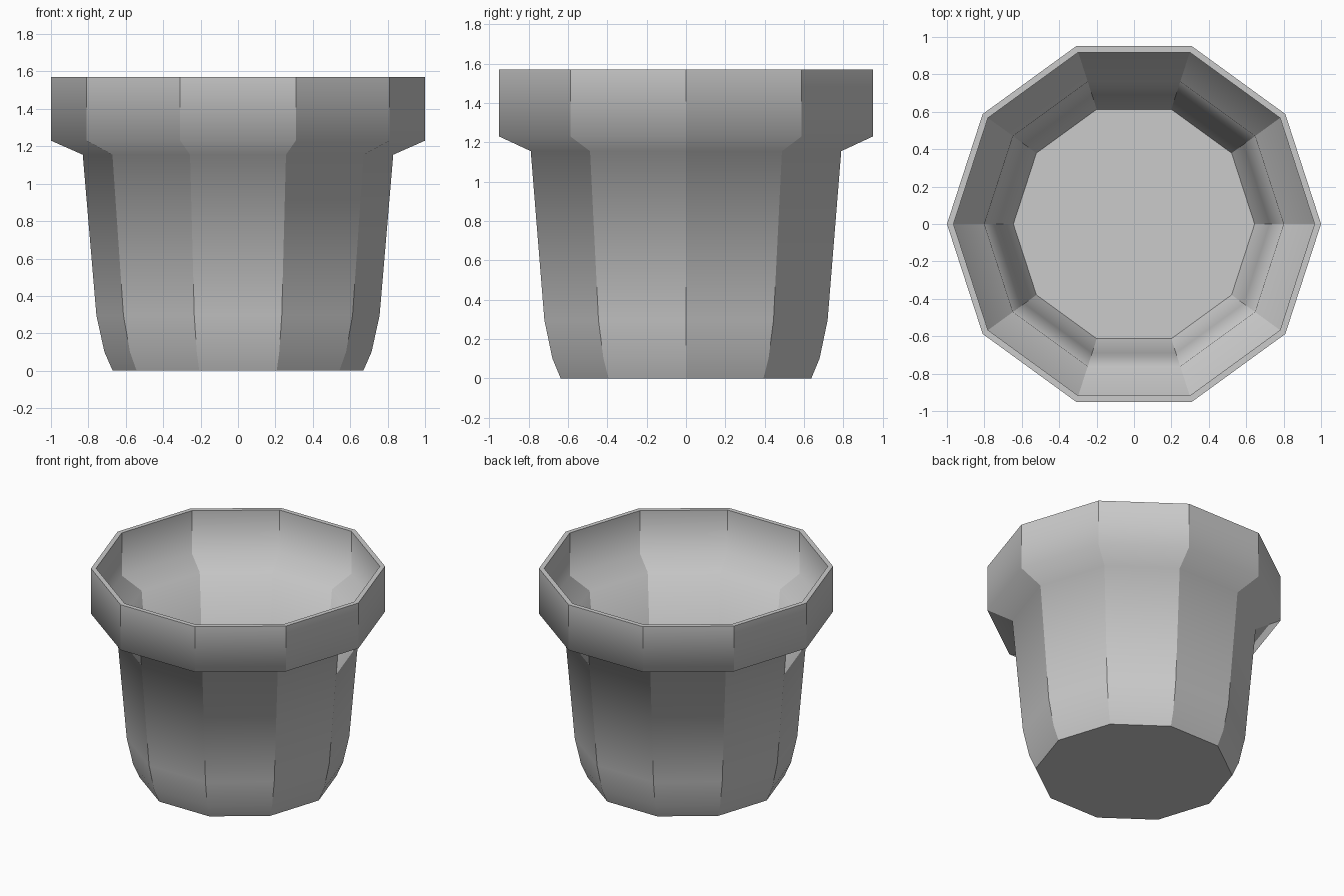
import bpy, bmesh
from math import cos, sin, tau

if "Cube" in bpy.data.objects:
    bpy.data.objects.remove(bpy.data.objects["Cube"])

SIDES = 10
# Wall section from base outside, over the rim, down to the inner floor: (radius, z)
PROFILE = [
    (0.67, 0.0), (0.714, 0.10), (0.757, 0.295), (0.83, 1.155), (1.0, 1.23), (1.0, 1.57),
    (0.965, 1.57), (0.965, 1.25), (0.80, 1.18), (0.725, 0.30), (0.682, 0.11), (0.645, 0.03),
]
SHARP_RINGS = {0, 5, 6, 11}  # base, both rim edges, floor edge

bm = bmesh.new()
rings = [[bm.verts.new((r * cos(tau * i / SIDES), r * sin(tau * i / SIDES), z))
          for i in range(SIDES)] for r, z in PROFILE]

# Walls
for a, b in zip(rings, rings[1:]):
    for i in range(SIDES):
        j = (i + 1) % SIDES
        bm.faces.new((a[i], a[j], b[j], b[i])).smooth = True

# Base underside and inner floor
bm.faces.new(rings[0][::-1])
bm.faces.new(rings[-1])

# Crisp facet corners and rims, soft blends up the wall
level = {v: k for k, ring in enumerate(rings) for v in ring}
for e in bm.edges:
    a, b = (level[v] for v in e.verts)
    e.smooth = a == b and a not in SHARP_RINGS

bmesh.ops.recalc_face_normals(bm, faces=bm.faces)
mesh = bpy.data.meshes.new("flower_pot")
bm.to_mesh(mesh)
bm.free()
bpy.context.collection.objects.link(bpy.data.objects.new("flower_pot", mesh))
